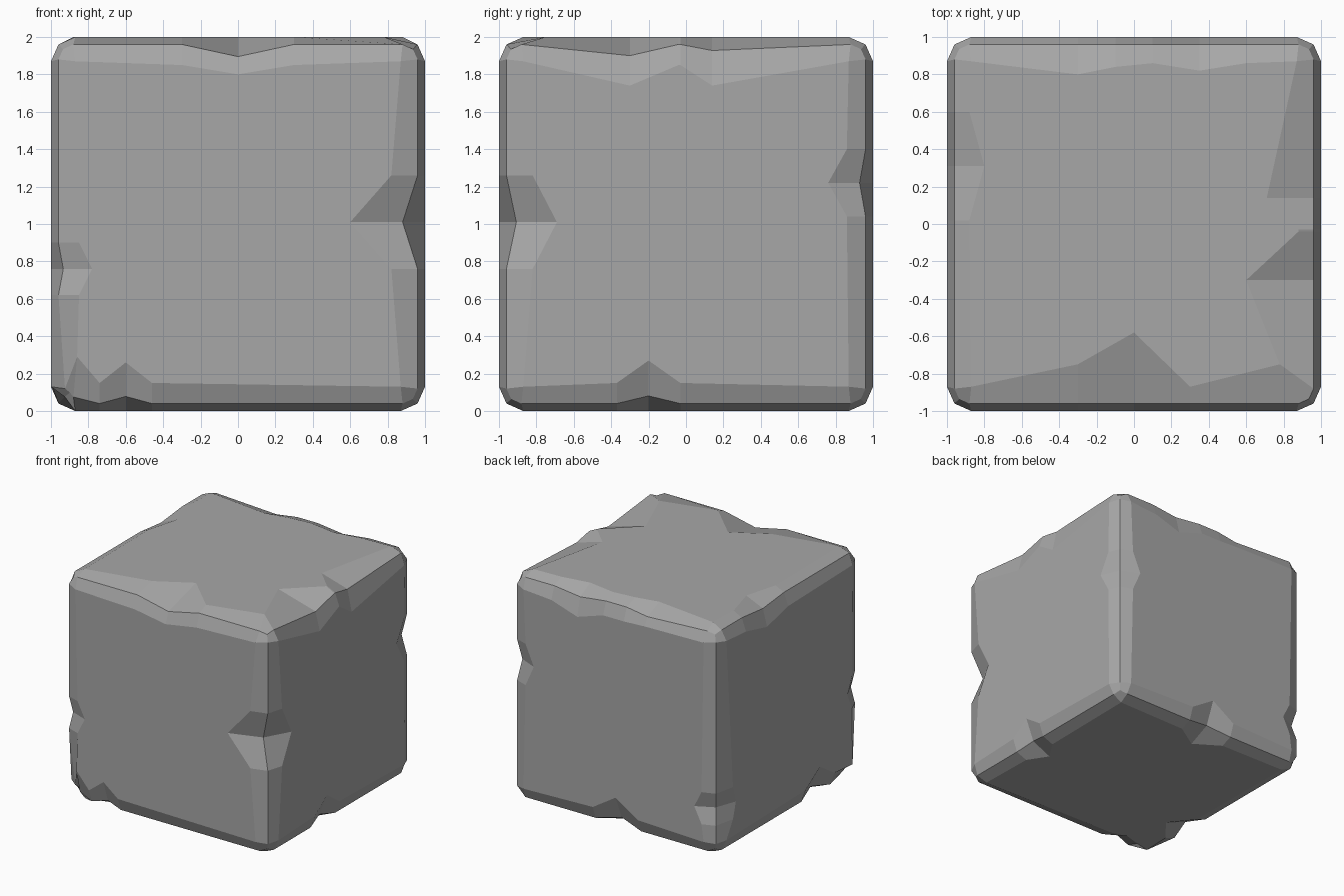
import bpy, bmesh, math
from itertools import product
from mathutils import Vector

if "Cube" in bpy.data.objects:
    bpy.data.objects.remove(bpy.data.objects["Cube"])

bm = bmesh.new()
BASE, MID, END, TIP = 0.13, 0.04, 0.88, 0.935
UP = Vector((0, 0, 1))

# Chips on each edge between two faces A and B: position, half length,
# inset on A, inset on B, optional shoulder insets on A (0 = no shoulder)
CHIPS = {
    "+z-y": [(0, .3, .42, .2, .25, .13)],
    "+z+x": [(-.3, .26, .4, .26, 0, .12), (.14, .17, .29, .26, .12, 0)],
    "+z+y": [(-.3, .2, .2, .14, 0, .16), (.35, .25, .18, .23)],
    "+z-x": [(.31, .29, .2, .22, .12, .12)],
    "-z-y": [(-.6, .14, .2, .26, .16)],
    "-z+x": [(-.2, .17, .25, .27)],
    "-z+y": [(-.02, .22, .28, .29)],
    "-z-x": [(-.42, .2, .3, .28)],
    "+x-y": [(.01, .25, .31, .4, .18)],
    "-x-y": [(-.24, .14, .2, .22)],
    "+x+y": [(.22, .18, .24, .23)],
    "-x+y": [(-.58, .14, .26, .22, .22)],
}
# Face corners worn further than the rest, and one blunted corner
WORN = {(2, (1, -1, 1)): (.78, -.75, 1), (1, (-1, -1, -1)): (-.86, -1, -.71)}
BLUNT = (-1, -1, -1)

outline = {(a, s): [] for a in range(3) for s in (-1, 1)}
corners, mids = {}, {}


def face_corner(axis, sg):
    if (axis, sg) not in corners:
        co = [s * (1 - BASE) for s in sg]
        co[axis] = sg[axis]
        v = bm.verts.new(Vector(WORN.get((axis, sg), co)) + UP)
        corners[axis, sg] = v
        outline[axis, sg[axis]].append(v)
    return corners[axis, sg]


# Two-band chipped bevel along each edge
for name, chips in CHIPS.items():
    a, b = "xyz".index(name[1]), "xyz".index(name[3])
    sa, sb = int(name[0] + "1"), int(name[2] + "1")
    c = 3 - a - b
    top = name[:2] == "+z"

    def point(t, da, db):
        co = Vector()
        co[a], co[b], co[c] = sa * (1 - da), sb * (1 - db), t
        return bm.verts.new(co + UP)

    def end(sc):
        sg = [0] * 3
        sg[a], sg[b], sg[c] = sa, sb, sc
        sg = tuple(sg)
        d = .075 if sg == BLUNT else MID
        mids[c, sg] = point(sc * END, d, d)
        return face_corner(a, sg), mids[c, sg], face_corner(b, sg)

    def station(t, ia, ib, da=MID, db=MID):
        row = point(t, 0, ia), point(t, da, db), point(t, ib, 0)
        outline[a, sa].append(row[0])
        outline[b, sb].append(row[2])
        rows.append(row)

    rows = [end(-1)]
    for t, half, ia, ib, *rest in chips:
        lo, hi = (rest + rest + [BASE + .01] * 2)[:2]
        if lo:
            station(t - half, lo, lo if name == "+x-y" else BASE + .02)
        # the ridge sinks with the chip; top chips only sink downwards
        station(t, ia, ib, max(.25 * ia, .07) if top else .3 * ib, MID if top else .3 * ia)
        if hi:
            station(t + half, hi, hi if name == "+x-y" else BASE + .02)
    rows.append(end(1))
    # neighbouring chips: keep the rows in order
    rows[1:-1] = sorted(rows[1:-1], key=lambda r: r[1].co[c])
    for p, q in zip(rows, rows[1:]):
        for k in (0, 1):
            bm.faces.new((p[k], p[k + 1], q[k + 1], q[k]))

# Three small quads round each corner
for sg in product((-1, 1), repeat=3):
    tip = bm.verts.new(Vector(sg) * (.9 if sg == BLUNT else TIP) + UP)
    for a in range(3):
        b, c = (a + 1) % 3, (a + 2) % 3
        bm.faces.new((face_corner(a, sg), mids[b, sg], tip, mids[c, sg]))

# Flat sides, outlined by the chips
for (a, s), vs in outline.items():
    b, c = (a + 1) % 3, (a + 2) % 3
    vs.sort(key=lambda v: math.atan2((v.co - UP)[c], (v.co - UP)[b]))
    bm.faces.new(vs)

bmesh.ops.recalc_face_normals(bm, faces=bm.faces)
mesh = bpy.data.meshes.new("chipped_block")
bm.to_mesh(mesh)
bm.free()
block = bpy.data.objects.new("chipped_block", mesh)
bpy.context.collection.objects.link(block)

# Dark stone grey
stone = bpy.data.materials.new("stone_grey")
stone.diffuse_color = (.39, .39, .39, 1)
stone.use_nodes = True
stone.node_tree.nodes["Principled BSDF"].inputs["Base Color"].default_value = stone.diffuse_color
mesh.materials.append(stone)
